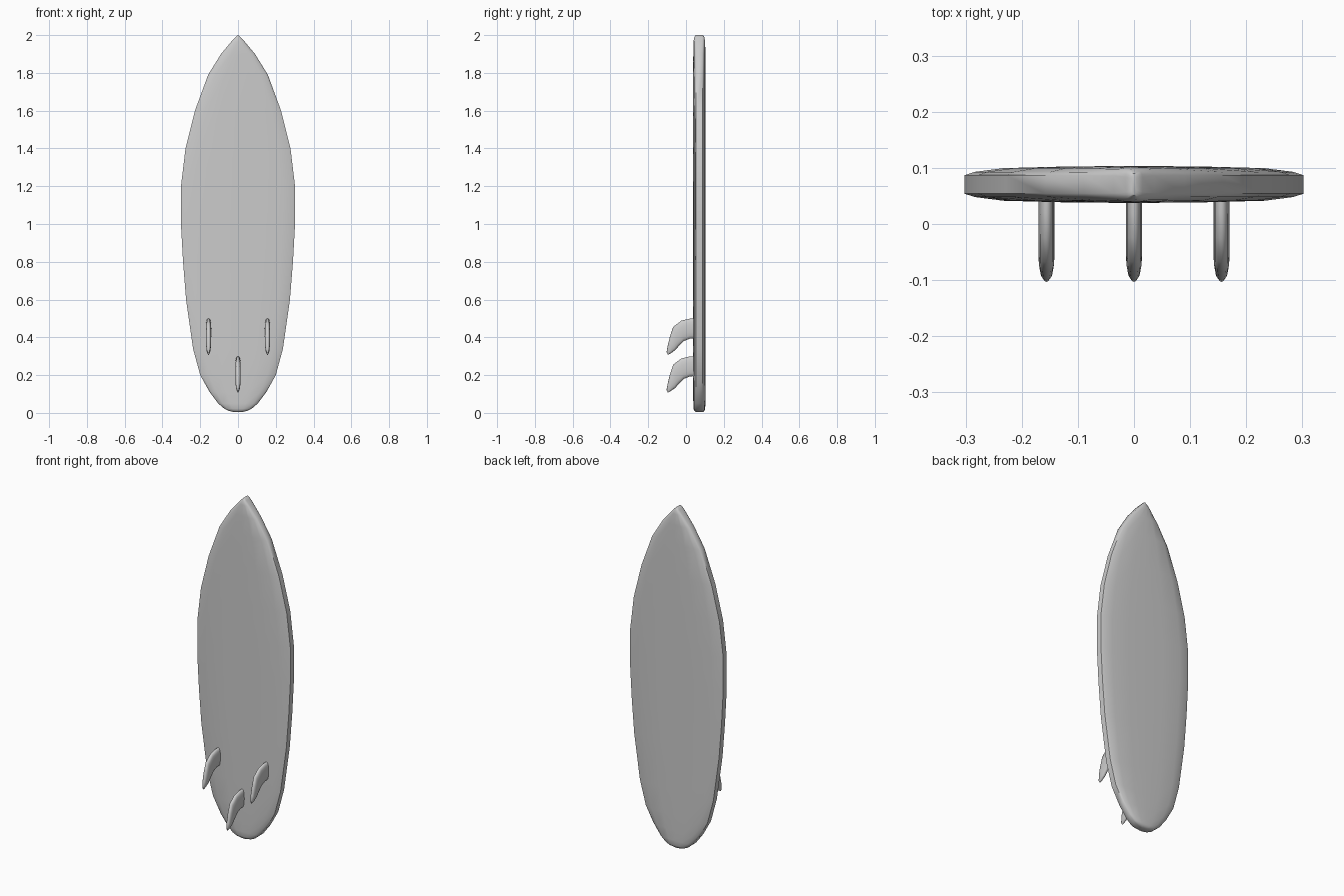
import bpy, bmesh, math

if "Cube" in bpy.data.objects:
    bpy.data.objects.remove(bpy.data.objects["Cube"])


def loft(name, rings, angle):
    """Skin closed rings of equal length, cap both ends, shade smooth."""
    bm = bmesh.new()
    loops = [[bm.verts.new(p) for p in ring] for ring in rings]
    n = len(loops[0])
    for a, b in zip(loops, loops[1:]):
        for i in range(n):
            j = (i + 1) % n
            bm.faces.new((a[i], a[j], b[j], b[i]))
    bm.faces.new(loops[0])
    bm.faces.new(loops[-1])
    bmesh.ops.recalc_face_normals(bm, faces=bm.faces)
    mesh = bpy.data.meshes.new(name)
    bm.to_mesh(mesh)
    bm.free()
    obj = bpy.data.objects.new(name, mesh)
    bpy.context.collection.objects.link(obj)
    bpy.ops.object.select_all(action='DESELECT')
    obj.select_set(True)
    bpy.context.view_layer.objects.active = obj
    bpy.ops.object.shade_smooth_by_angle(angle=math.radians(angle))
    return obj


# Board: height, half width, half thickness
stations = [
    (0.004, 0.022, 0.019), (0.012, 0.052, 0.027), (0.022, 0.072, 0.031),
    (0.05, 0.105, 0.032), (0.11, 0.15, 0.0325), (0.20, 0.20, 0.033),
    (0.34, 0.238, 0.033), (0.60, 0.275, 0.033), (0.80, 0.291, 0.033),
    (1.00, 0.302, 0.033), (1.20, 0.302, 0.033), (1.40, 0.278, 0.033),
    (1.60, 0.228, 0.033), (1.79, 0.158, 0.033), (1.90, 0.09, 0.032),
    (1.965, 0.036, 0.031), (1.988, 0.015, 0.027), (2.0, 0.003, 0.020)]
# Half of the deck cross-section: width fraction, thickness fraction
deck = [(1, 0.5), (0.94, 0.68), (0.77, 0.88), (0.4, 0.97), (0, 1)]
upper = deck + [(-u, v) for u, v in deck[-2::-1]]
section = upper + [(u, -v) for u, v in upper[::-1]]
BOARD_Y = 0.0705
loft("board", [[(w * u, BOARD_Y + t * v, z) for u, v in section]
               for z, w, t in stations], 50)

# Fins: leading edge (y, z), trailing edge (y, z), half thickness
fin_stations = [
    ((0.05, 0.30), (0.05, 0.195), 0.0145),
    ((0.02, 0.299), (0.02, 0.193), 0.0145),
    ((-0.025, 0.288), (-0.012, 0.180), 0.0145),
    ((-0.068, 0.255), (-0.037, 0.155), 0.0145),
    ((-0.085, 0.205), (-0.058, 0.131), 0.0135),
    ((-0.097, 0.155), (-0.080, 0.116), 0.0105),
    ((-0.103, 0.122), (-0.096, 0.107), 0.004)]


def add_fin(name, x, lift):
    rings = []
    for (y0, z0), (y1, z1), t in fin_stations:
        ring = []
        for k in range(16):
            a = math.tau * k / 16
            c, s = math.cos(a), math.sin(a)
            f = 0.5 - 0.5 * c
            side = math.copysign(abs(s) ** 0.7, s) if abs(s) > 1e-6 else 0
            ring.append((x + t * side, y0 + (y1 - y0) * f,
                         z0 + (z1 - z0) * f + lift))
        rings.append(ring)
    loft(name, rings, 60)


add_fin("centre_fin", 0, 0)
for label, side in (("left", -1), ("right", 1)):
    add_fin(label + "_fin", side * 0.156, 0.2)
